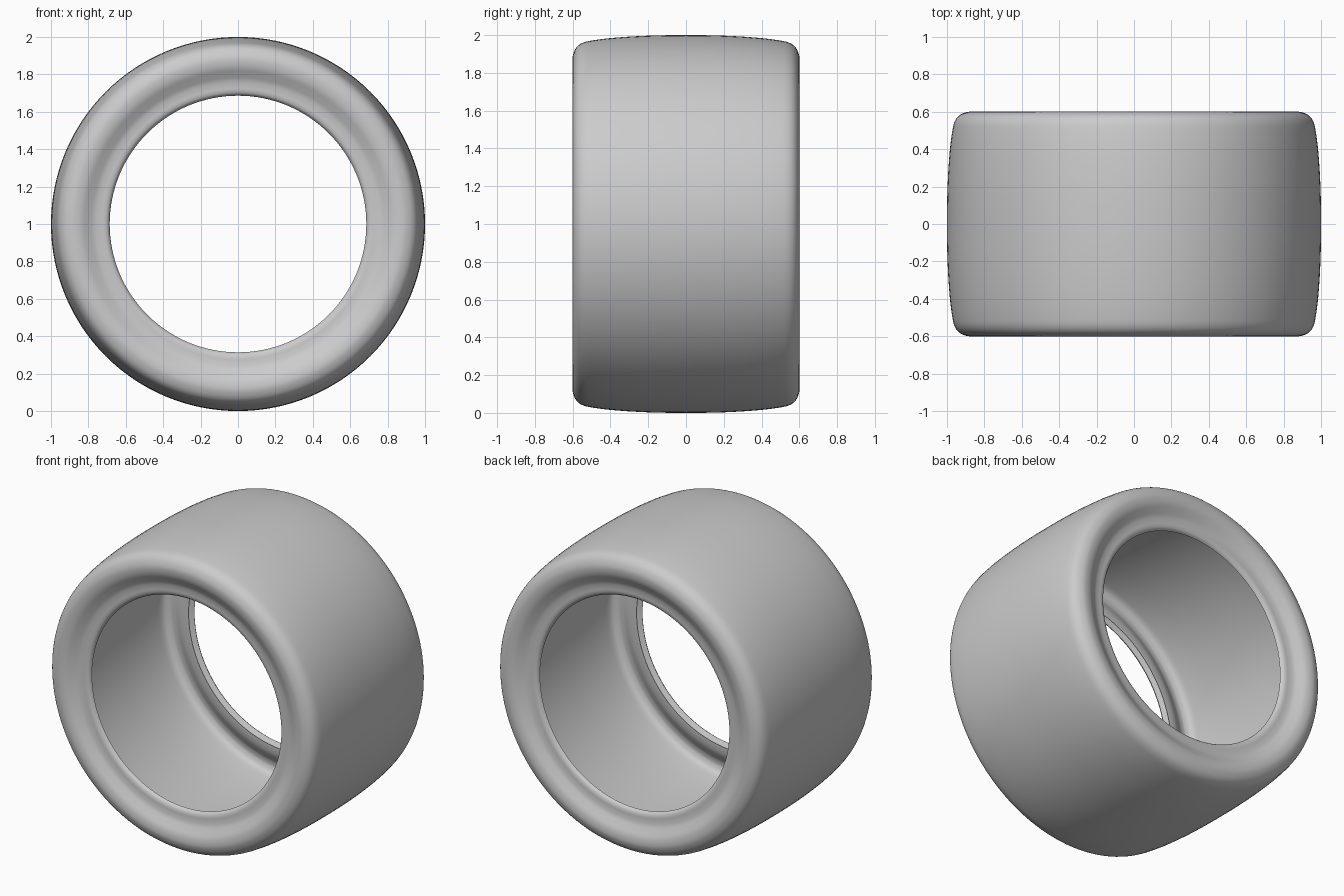
import bpy, bmesh, math
from mathutils import Vector, Matrix

if "Cube" in bpy.data.objects:
    bpy.data.objects.remove(bpy.data.objects["Cube"])

SEGMENTS = 128
THICK = 0.035

# Half section of the outer skin: (width, radius), tread centre to bead lip
half = [(0, 1.0), (0.2, 0.997), (0.38, 0.986), (0.50, 0.971), (0.55, 0.958),
        (0.58, 0.935), (0.597, 0.90), (0.60, 0.87), (0.593, 0.835),
        (0.575, 0.80), (0.56, 0.77), (0.554, 0.74), (0.552, 0.715),
        (0.545, 0.697), (0.53, 0.686)]
section = [Vector((-y, r)) for y, r in reversed(half[1:])] + [Vector(p) for p in half]


def smooth(points, steps=4):
    """Catmull-Rom curve through the points."""
    out = []
    for i in range(len(points) - 1):
        a, b, c, d = (points[max(0, min(len(points) - 1, i + k))] for k in (-1, 0, 1, 2))
        for s in range(steps):
            t = s / steps
            out.append(0.5 * (2 * b + (c - a) * t + (2 * a - 5 * b + 4 * c - d) * t ** 2
                              + (3 * b - a - 3 * c + d) * t ** 3))
    return out + [points[-1]]


def inset(points, distance):
    """Copy of the section moved towards the hollow inside."""
    out = []
    for i, p in enumerate(points):
        tangent = (points[min(i + 1, len(points) - 1)] - points[max(i - 1, 0)]).normalized()
        out.append(p + Vector((tangent.y, -tangent.x)) * distance)
    return out


# Tyre: closed section with a hollow inside, revolved about the y axis
outer = smooth(section)
inner = inset(outer, THICK)
for p in inner:
    p.y = max(p.y, 0.69)
loop = outer + inner[::-1]

bm = bmesh.new()
rings = []
for k in range(SEGMENTS):
    a = 2 * math.pi * k / SEGMENTS
    rings.append([bm.verts.new((p.y * math.sin(a), p.x, 1 + p.y * math.cos(a))) for p in loop])
for k in range(SEGMENTS):
    r0, r1 = rings[k], rings[(k + 1) % SEGMENTS]
    for j in range(len(loop)):
        n = (j + 1) % len(loop)
        bm.faces.new((r0[j], r0[n], r1[n], r1[j]))
bmesh.ops.recalc_face_normals(bm, faces=bm.faces)

mesh = bpy.data.meshes.new("tyre")
bm.to_mesh(mesh)
bm.free()
tyre = bpy.data.objects.new("tyre", mesh)
bpy.context.collection.objects.link(tyre)
bpy.context.view_layer.objects.active = tyre
tyre.select_set(True)
bpy.ops.object.shade_smooth_by_angle(angle=math.radians(40))
